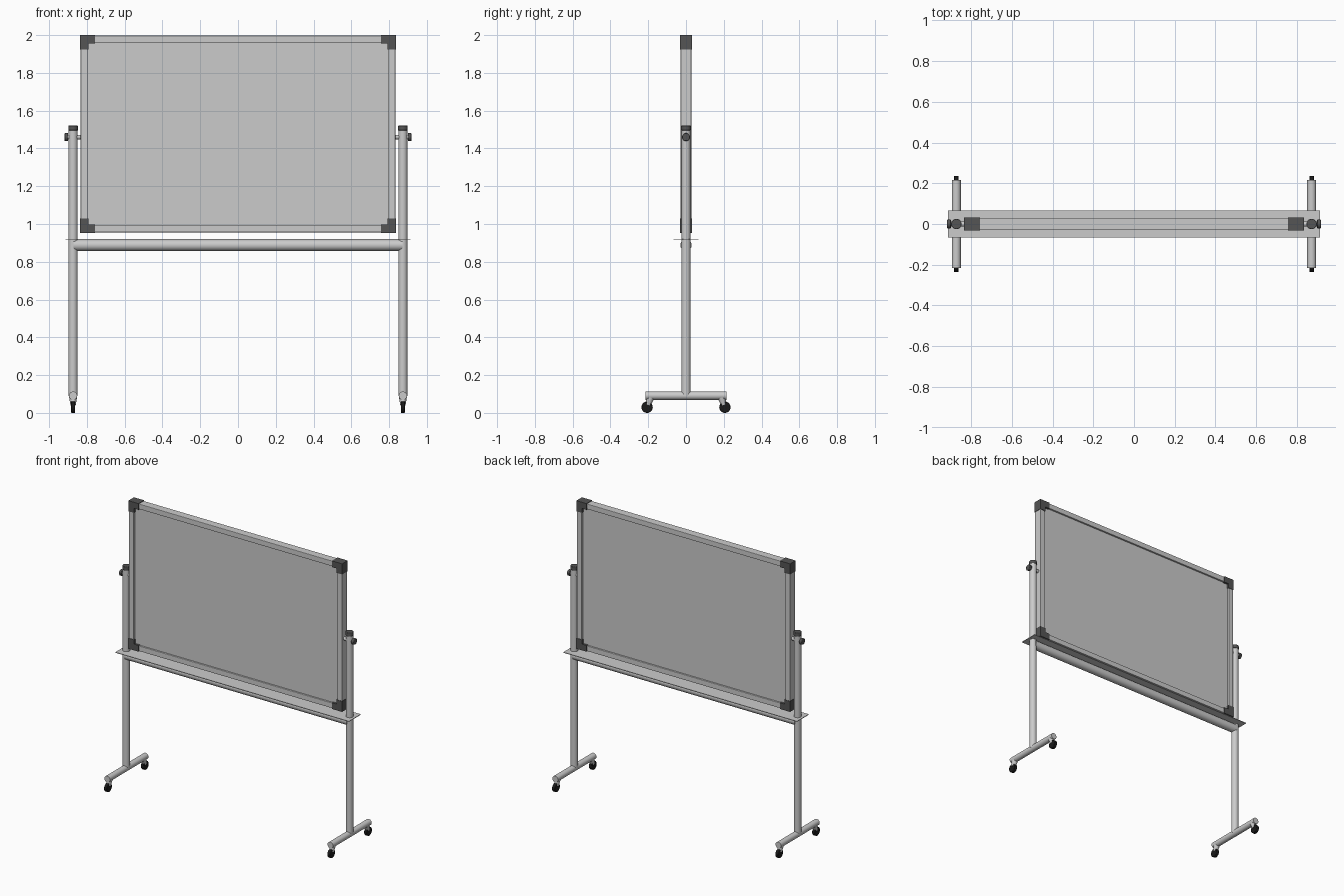
import bpy, bmesh, math
from mathutils import Vector

if "Cube" in bpy.data.objects:
    bpy.data.objects.remove(bpy.data.objects["Cube"])


def material(name, v):
    m = bpy.data.materials.new(name)
    m.diffuse_color = (v, v, v, 1)
    m.use_nodes = True
    m.node_tree.nodes["Principled BSDF"].inputs["Base Color"].default_value = m.diffuse_color
    return m


DARK = material("dark_plastic", 0.09)
BLACK = material("black_rubber", 0.01)


def finish(obj, name, mat=None, bevel=0):
    obj.name = name
    if mat:
        obj.data.materials.append(mat)
    if bevel:
        b = obj.modifiers.new("bevel", 'BEVEL')
        b.width, b.segments = bevel, 2
    return obj


def box(name, lo, hi, mat=None, bevel=0):
    lo, hi = Vector(lo), Vector(hi)
    bpy.ops.mesh.primitive_cube_add(size=1, location=(lo + hi) / 2)
    o = bpy.context.object
    o.scale = hi - lo
    bpy.ops.object.transform_apply(location=False, rotation=False, scale=True)
    return finish(o, name, mat, bevel)


def rod(name, a, b, r, mat=None, r2=None, bevel=0, sides=32):
    a, b = Vector(a), Vector(b)
    d = b - a
    bpy.ops.mesh.primitive_cone_add(vertices=sides, radius1=r, radius2=r if r2 is None else r2,
                                    depth=d.length, location=(a + b) / 2,
                                    rotation=d.to_track_quat('Z', 'Y').to_euler())
    o = bpy.context.object
    bpy.ops.object.shade_smooth_by_angle(angle=math.radians(35))
    return finish(o, name, mat, bevel)


def extrude_profile(name, pts, y, mat):
    # x-z outline extruded from -y to +y
    bm = bmesh.new()
    f = bm.faces.new([bm.verts.new((x, -y, z)) for x, z in pts])
    ext = bmesh.ops.extrude_face_region(bm, geom=[f])
    bmesh.ops.translate(bm, vec=(0, 2 * y, 0),
                        verts=[v for v in ext["geom"] if isinstance(v, bmesh.types.BMVert)])
    bmesh.ops.recalc_face_normals(bm, faces=bm.faces)
    me = bpy.data.meshes.new(name)
    bm.to_mesh(me)
    bm.free()
    o = bpy.data.objects.new(name, me)
    bpy.context.collection.objects.link(o)
    return finish(o, name, mat)


W, Z0, Z1, T = 0.836, 0.953, 2.0, 0.04   # board half width, bottom, top, frame width
E = 0.003                                # corners stand proud of the frame

# writing panel, recessed in its frame
box("writing_panel", (-W + 0.03, -0.016, Z0 + 0.03), (W - 0.03, 0.016, Z1 - 0.03))
box("frame_top", (-W + 0.03, -0.028, Z1 - T), (W - 0.03, 0.028, Z1 - E), bevel=0.003)
box("frame_bottom", (-W + 0.03, -0.028, Z0 + E), (W - 0.03, 0.028, Z0 + T), bevel=0.003)

# tray and crossbar
box("pen_tray", (-0.914, -0.066, 0.917), (0.914, 0.066, 0.921))
rod("crossbar", (-0.87, 0, 0.888), (0.87, 0, 0.888), 0.03)

for s, side in ((-1, "left"), (1, "right")):
    xs = sorted((s * (W - T), s * (W - E)))
    box(f"frame_{side}", (xs[0], -0.028, Z0 + 0.03), (xs[1], 0.028, Z1 - 0.03), bevel=0.003)

    # L-shaped frame corners
    for z, d, level in ((Z0, 1, "bottom"), (Z1, -1, "top")):
        outline = [(0, 0), (0.08, 0), (0.08, 0.044), (0.044, 0.044), (0.044, 0.075), (0, 0.075)]
        extrude_profile(f"corner_{level}_{side}",
                        [(s * (W - u), z + d * v) for u, v in outline], 0.031, DARK)

    # post with cap
    px = s * 0.873
    rod(f"post_{side}", (px, 0, 0.09), (px, 0, 1.5), 0.024)
    rod(f"post_cap_{side}", (px, 0, 1.495), (px, 0, 1.521), 0.0255, DARK, bevel=0.003)

    # pivot bolt and clamping knob
    rod(f"pivot_bolt_{side}", (s * 0.83, 0, 1.46), (s * 0.91, 0, 1.46), 0.012)
    rod(f"pivot_knob_{side}", (s * 0.899, 0, 1.46), (s * 0.918, 0, 1.46), 0.021, DARK, bevel=0.003)

    # foot with two casters
    rod(f"foot_{side}", (px, -0.215, 0.091), (px, 0.215, 0.091), 0.022)
    for t, end in ((-1, "front"), (1, "back")):
        rod(f"caster_fork_{end}_{side}", (px, t * 0.188, 0.082), (px, t * 0.2, 0.042),
            0.021, r2=0.014, sides=20)
        rod(f"caster_wheel_{end}_{side}", (px - 0.011, t * 0.206, 0.03),
            (px + 0.011, t * 0.206, 0.03), 0.03, BLACK, bevel=0.003)
